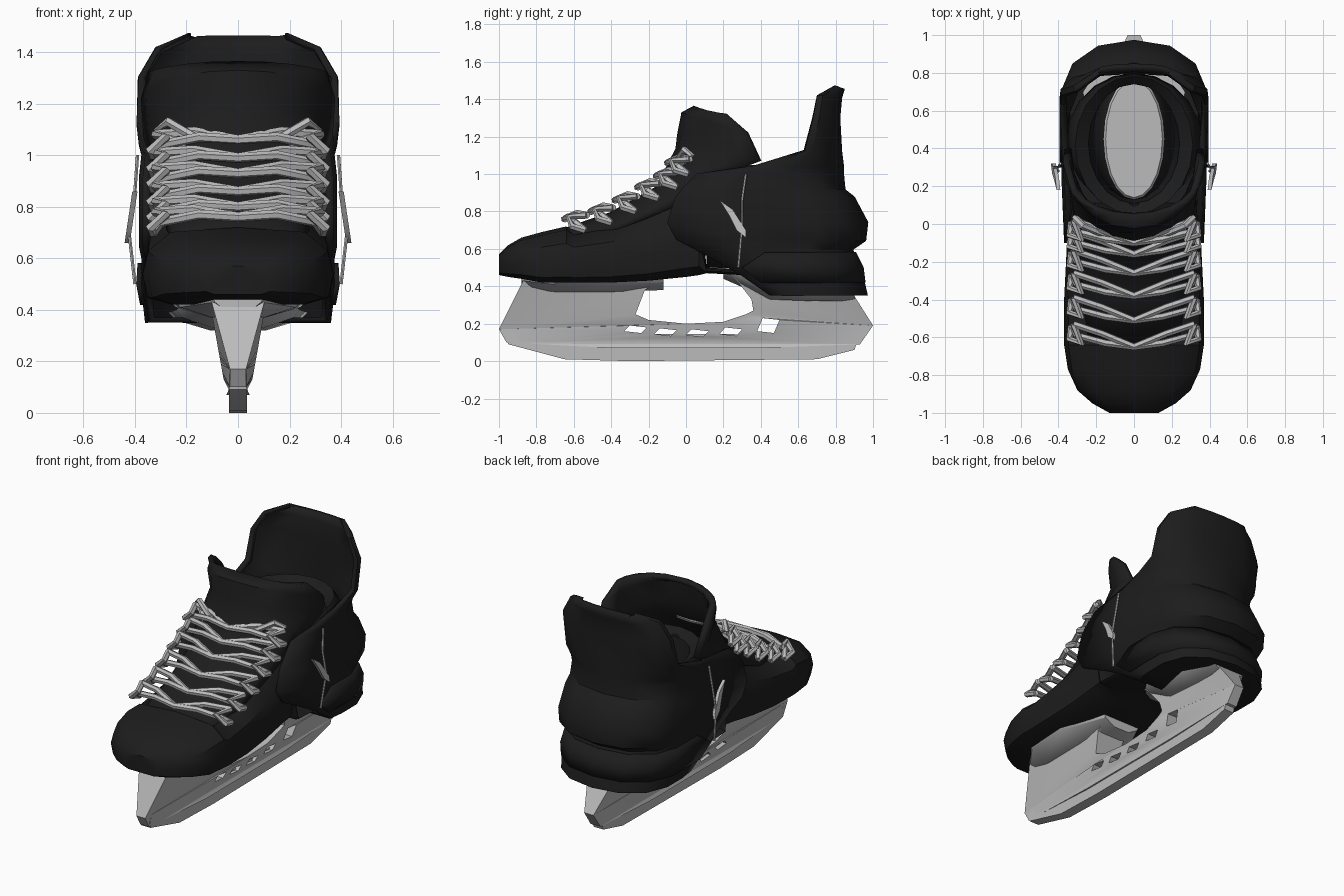
import bpy, bmesh, math

cube = bpy.data.objects.get("Cube")
if cube:
    bpy.data.objects.remove(cube, do_unlink=True)


def material(name, value, rough):
    m = bpy.data.materials.new(name)
    m.use_nodes = True
    m.diffuse_color = (value, value, value, 1)
    node = m.node_tree.nodes["Principled BSDF"]
    node.inputs["Base Color"].default_value = (value, value, value, 1)
    node.inputs["Roughness"].default_value = rough
    return m


BLACK = material("boot black", 0.012, 0.7)
GREY = material("light grey", 0.5, 0.6)


def add_object(name, mesh, mat, thickness=0):
    ob = bpy.data.objects.new(name, mesh)
    bpy.context.collection.objects.link(ob)
    mesh.materials.clear()
    mesh.materials.append(mat)
    if thickness:
        mod = ob.modifiers.new("thickness", "SOLIDIFY")
        mod.thickness = thickness
        mod.offset = 0
    bpy.ops.object.select_all(action="DESELECT")
    ob.select_set(True)
    bpy.context.view_layer.objects.active = ob
    bpy.ops.object.shade_smooth_by_angle(angle=math.radians(35))
    return ob


def loft(name, rows, mat, closed=False, start=False, end=False, thickness=0):
    """Skin a list of equal-length point rows."""
    bm = bmesh.new()
    vs = [[bm.verts.new(p) for p in row] for row in rows]
    n = len(vs[0])
    for a, b in zip(vs, vs[1:]):
        for i in range(n if closed else n - 1):
            j = (i + 1) % n
            bm.faces.new((a[i], a[j], b[j], b[i]))
    if start:
        bm.faces.new(vs[0][::-1])
    if end:
        bm.faces.new(vs[-1])
    bmesh.ops.recalc_face_normals(bm, faces=bm.faces[:])
    mesh = bpy.data.meshes.new(name)
    bm.to_mesh(mesh)
    bm.free()
    return add_object(name, mesh, mat, thickness)


def mirrored(half, closed):
    """Half outline from one centre point to the other side, mirrored in x."""
    back = half[1:-1] if closed else half[1:]
    return half + [(-x, y, z) for x, y, z in back][::-1] if closed else \
        [(-x, y, z) for x, y, z in back][::-1] + half


def curve_mesh(name, splines, flat, depth):
    """Mesh from poly splines: a filled flat outline or round cords."""
    cu = bpy.data.curves.new(name, "CURVE")
    cu.dimensions = "2D" if flat else "3D"
    if flat:
        cu.fill_mode = "BOTH"
        cu.extrude = depth
    else:
        cu.bevel_depth = depth
        cu.bevel_resolution = 1
        cu.use_fill_caps = True
    for pts in splines:
        sp = cu.splines.new("POLY")
        sp.points.add(len(pts) - 1)
        for p, co in zip(sp.points, pts):
            p.co = (*co, 0, 1) if flat else (*co, 1)
        sp.use_cyclic_u = flat
    tmp = bpy.data.objects.new(name + " path", cu)
    bpy.context.collection.objects.link(tmp)
    graph = bpy.context.evaluated_depsgraph_get()
    mesh = bpy.data.meshes.new_from_object(tmp.evaluated_get(graph))
    bpy.data.objects.remove(tmp, do_unlink=True)
    mesh.name = name
    return mesh


# Forefoot and toe cap: y, bottom, top, half width
rows = []
for y, zb, zt, w in [(-1, .46, .57, .13), (-.95, .45, .62, .22), (-.88, .44, .66, .3),
                     (-.77, .42, .69, .35), (-.64, .42, .72, .37), (-.6, .42, .69, .37),
                     (-.4, .42, .73, .37), (-.2, .43, .8, .36), (0, .45, .92, .35),
                     (.07, .46, .92, .35), (.11, .47, .5, .36), (.3, .46, .49, .36)]:
    h = zt - zb
    half = [(0, y, zt), (.7 * w, y, zt - .06 * h), (.94 * w, y, zt - .3 * h),
            (w, y, zb + .4 * h), (.95 * w, y, zb + .1 * h), (.7 * w, y, zb), (0, y, zb)]
    rows.append(mirrored(half, True))
loft("forefoot", rows, BLACK, closed=True, start=True, end=True)

# Heel, quarters and tendon guard: z, front edge, back edge, half width
rows = []
for z, yf, yb, w in [(.36, .45, .96, .35), (.47, .28, .93, .36), (.6, .05, .88, .36),
                     (.65, -.05, .95, .37), (.74, -.1, .96, .37), (.87, -.06, .89, .37),
                     (.91, -.03, .84, .37), (1.0, .06, .83, .36), (1.04, .36, .83, .37),
                     (1.12, .64, .82, .38), (1.3, .69, .81, .375), (1.41, .71, .82, .31),
                     (1.46, .8, .835, .19)]:
    d = min(.3, yb - yf)
    half = [(0, yb, z), (.5 * w, yb - .1 * d, z), (.85 * w, yb - .4 * d, z),
            (w, yb - .85 * d, z), (w, (yf + yb - d) / 2, z), (.96 * w, yf, z)]
    rows.append(mirrored(half, False))
loft("heel_and_tendon_guard", rows, BLACK, start=True, thickness=.03)

# Raised heel band and side overlay
rows = []
for z, yf, yb, w in [(.42, .4, .95, .37), (.5, .3, .94, .385), (.58, .42, .9, .38)]:
    half = [(0, yb, z), (.5 * w, yb - .03, z), (.85 * w, yb - .13, z),
            (w, yb - .27, z), (w, yf, z)]
    rows.append(mirrored(half, False))
loft("heel_band", rows, BLACK, thickness=.02)

# Padded liner and insole
def ellipse(w, y0, y1, z, n=20):
    return [(w * math.cos(t), (y0 + y1) / 2 + (y1 - y0) / 2 * math.sin(t), z)
            for t in (math.tau * i / n for i in range(n))]


loft("liner", [ellipse(.35, .1, .79, 1.0), ellipse(.31, .06, .78, 1.04),
               ellipse(.25, .1, .75, 1.0), ellipse(.24, .12, .77, .8),
               ellipse(.17, .12, .78, .5)], BLACK, closed=True, thickness=.02)
loft("insole", [ellipse(.17, .12, .78, .49), ellipse(.15, .14, .76, .52)],
     GREY, closed=True, start=True, end=True)

# Tongue: centre y, centre z, half width, side y, side z
rows = []
for yc, zc, w, ys, zs in [(-.66, .69, .24, -.62, .64), (-.4, .78, .26, -.36, .7),
                          (-.15, .92, .28, -.08, .82), (-.04, 1.13, .32, .15, .98),
                          (-.03, 1.21, .35, .4, 1.07), (-.01, 1.32, .36, .33, 1.22),
                          (.05, 1.35, .33, .22, 1.32)]:
    half = []
    for i in range(6):
        t = math.pi / 2 * i / 5
        k = 1 - math.cos(t)
        half.append((w * math.sin(t), yc + (ys - yc) * k, zc + (zs - zc) * k))
    rows.append(mirrored(half, False))
loft("tongue", rows, BLACK, thickness=.035)

# Laces: paired strands across each row with end loops, then the bow
strands = []
for y, z in [(-.61, .75), (-.47, .79), (-.34, .85), (-.22, .92), (-.12, .98), (-.06, 1.05)]:
    for s in (-1, 1):
        strands.append([(s * .33, y + .07, z - .05), (s * .3, y + .02, z - .01),
                        (s * .15, y - .02, z + .02), (0, y - .04, z + .01),
                        (-s * .17, y + .03, z + .04), (-s * .32, y + .08, z + .03)])
        strands.append([(s * .33, y + .07, z - .05), (s * .34, y, z - .03),
                        (s * .28, y - .02, z + .02), (s * .32, y + .08, z + .03)])
for s in (-1, 1):
    strands.append([(0, -.08, 1.04), (s * .17, -.05, 1.07), (s * .27, -.01, 1.13),
                    (s * .31, .03, 1.1), (s * .2, -.05, 1.03)])
add_object("laces", curve_mesh("laces", strands, False, .019), GREY)

# Loose lace ends hanging on both sides
cords = []
for s in (-1, 1):
    cords.append([(s * .39, .32, 1.0), (s * .4, .3, .86), (s * .425, .3, .72),
                  (s * .4, .28, .5)])
    tip = [(.18, .86), (.25, .81), (.32, .7), (.32, .66), (.27, .7), (.23, .78)]
    rows = [[(s * (.4 + .03 * (.86 - z) / .2 + o), y, z) for y, z in tip]
            for o in (-.01, .01)]
    loft("left_lace_tip" if s > 0 else "right_lace_tip", rows, GREY,
         closed=True, start=True, end=True)
add_object("side_cords", curve_mesh("side_cords", cords, False, .007), GREY)

# Blade holder: side outline with arch and slots, tapered in width
outline = [(-1, .17), (-.87, .43), (-.5, .44), (-.13, .44), (-.22, .38), (-.27, .25),
           (-.2, .22), (0, .2), (.2, .21), (.32, .25), (.36, .27), (.35, .33),
           (.28, .42), (.2, .5), (.5, .48), (.88, .38), (1, .19), (.93, .09),
           (.4, .07), (-.4, .07), (-.96, .1)]
slots = [[(a, z), (a + .03, z + h), (a + .12, z + h - .01), (a + .09, z - .01)]
         for a, z, h in [(-.33, .16, .03), (-.17, .145, .03), (0, .14, .03),
                         (.18, .145, .035), (.38, .16, .07)]]
holder = curve_mesh("blade_holder", [outline] + slots, True, 1)
for v in holder.vertices:
    y, z, side = v.co.x, v.co.y, v.co.z
    end = 1 - .5 * max(0, abs(y) - .85) / .15
    v.co = (side * (.045 + .18 * max(0, z - .07)) * end, y, z)
add_object("blade_holder", holder, GREY)

# Mounting flanges under the sole and heel: y, half width, z
for name, stations in [("front_flange", [(-.88, .1, .42), (-.7, .25, .4), (-.4, .27, .4),
                                         (-.12, .14, .41)]),
                       ("rear_flange", [(.2, .1, .47), (.45, .24, .36), (.7, .27, .35),
                                        (.9, .14, .35)])]:
    rows = [[(w, y, z + .04), (-w, y, z + .04), (-.9 * w, y, z + .01), (-.4 * w, y, z - .03),
             (.4 * w, y, z - .03), (.9 * w, y, z + .01)] for y, w, z in stations]
    loft(name, rows, GREY, closed=True, start=True, end=True)

# Steel runner
runner = curve_mesh("runner", [[(-.96, .15), (-.95, .09), (-.65, .01), (-.3, 0), (.7, .01),
                                (.9, .06), (.93, .14)]], True, .035)
for v in runner.vertices:
    v.co = (v.co.z, v.co.x, v.co.y)
add_object("runner", runner, GREY)
